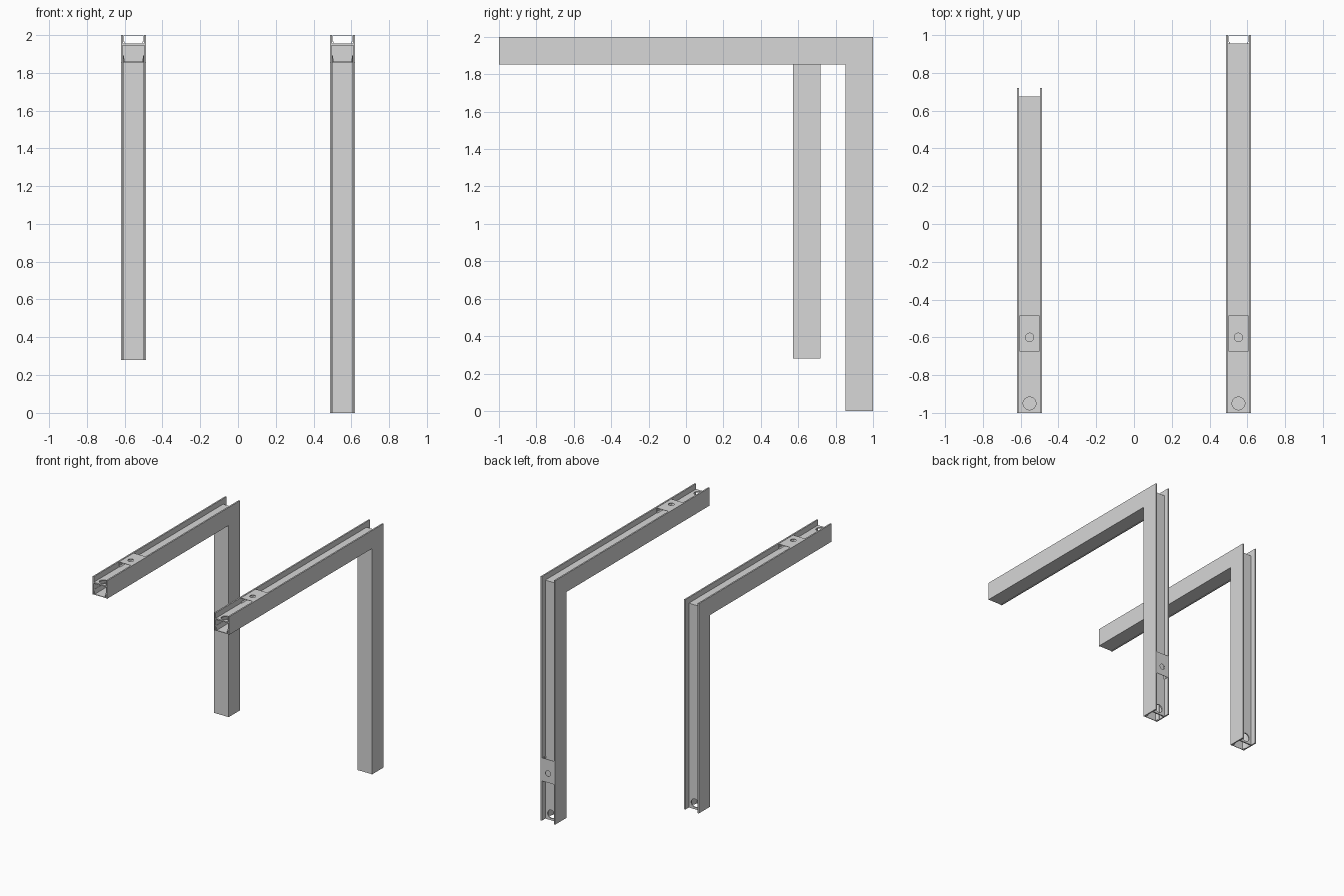
import bpy
import bmesh
from mathutils import Vector

cube = bpy.data.objects.get("Cube")
if cube:
    bpy.data.objects.remove(cube, do_unlink=True)

# One brushed metal colour
metal = bpy.data.materials.new("light_grey_metal")
metal.use_nodes = True
grey = (0.68, 0.68, 0.68, 1)
metal.diffuse_color = grey
metal.node_tree.nodes["Principled BSDF"].inputs["Base Color"].default_value = grey

# Half cross-sections: (offset from centre, depth below the outer face)
CHANNEL = [(.055, .045), (.055, 0), (.067, 0), (.067, .148),
           (.057, .148), (.057, .055)]
COVER = [(.046, .141), (.053, .105), (.055, .105), (.049, .142),
         (.056, .142), (.056, .146)]
BRACKET = [(.054, .002), (.054, .034), (.046, .044), (.044, .042),
           (.051, .033), (.051, .005)]


def mirrored(half):
    return half + [(-u, d) for u, d in reversed(half)]


def sweep(name, rings):
    """Join matching closed rings into a capped solid."""
    bm = bmesh.new()
    loops = [[bm.verts.new(p) for p in ring] for ring in rings]
    n = len(loops[0])
    for a, b in zip(loops, loops[1:]):
        for i in range(n):
            j = (i + 1) % n
            bm.faces.new((a[i], a[j], b[j], b[i]))
    bm.faces.new(loops[0])
    bm.faces.new(loops[-1])
    bmesh.ops.recalc_face_normals(bm, faces=bm.faces)
    mesh = bpy.data.meshes.new(name)
    bm.to_mesh(mesh)
    bm.free()
    mesh.materials.append(metal)
    obj = bpy.data.objects.new(name, mesh)
    bpy.context.collection.objects.link(obj)
    return obj


def drill(obj, centre, radius, axis):
    """Cut a round hole of limited depth through one sheet."""
    turn = Vector(axis).to_track_quat('Z', 'Y').to_euler()
    bpy.ops.mesh.primitive_cylinder_add(vertices=32, radius=radius, depth=.024,
                                        location=centre, rotation=turn)
    cutter = bpy.context.object
    cutter.hide_render = True
    mod = obj.modifiers.new("hole", 'BOOLEAN')
    mod.operation = 'DIFFERENCE'
    mod.solver = 'EXACT'
    mod.object = cutter
    bpy.context.view_layer.objects.active = obj
    bpy.ops.object.modifier_apply(modifier=mod.name)
    bpy.data.objects.remove(cutter, do_unlink=True)


def build_frame(side, cx, back, foot, leg_bracket):
    # s runs inward from the free end of each limb
    def arm(u, d, s):
        return (cx + u, -1 + s, 2 - d)

    def leg(u, d, s):
        return (cx + u, back - d, foot + s)

    def corner(u, d):
        return (cx + u, back - d, 2 - d)

    # Mitred channel and the cover on its inner side
    for part, half in (("channel", CHANNEL), ("cover", COVER)):
        outline = mirrored(half)
        obj = sweep(f"{side}_{part}", [[arm(u, d, 0) for u, d in outline],
                                       [corner(u, d) for u, d in outline],
                                       [leg(u, d, 0) for u, d in outline]])
        if part == "channel":
            drill(obj, arm(0, .05, .05), .034, (0, 0, 1))
            drill(obj, leg(0, .05, .05), .034, (0, 1, 0))

    # Spring brackets clipped into the outer groove
    limbs = [("arm", arm, (0, 0, 1))]
    if leg_bracket:
        limbs.append(("leg", leg, (0, 1, 0)))
    for limb, place, axis in limbs:
        clip = sweep(f"{side}_{limb}_bracket",
                     [[place(u, d, s) for u, d in mirrored(BRACKET)]
                      for s in (.325, .515)])
        drill(clip, place(0, .004, .4), .022, axis)


build_frame("right", -.553, .72, .28, False)
build_frame("left", .553, 1, 0, True)
